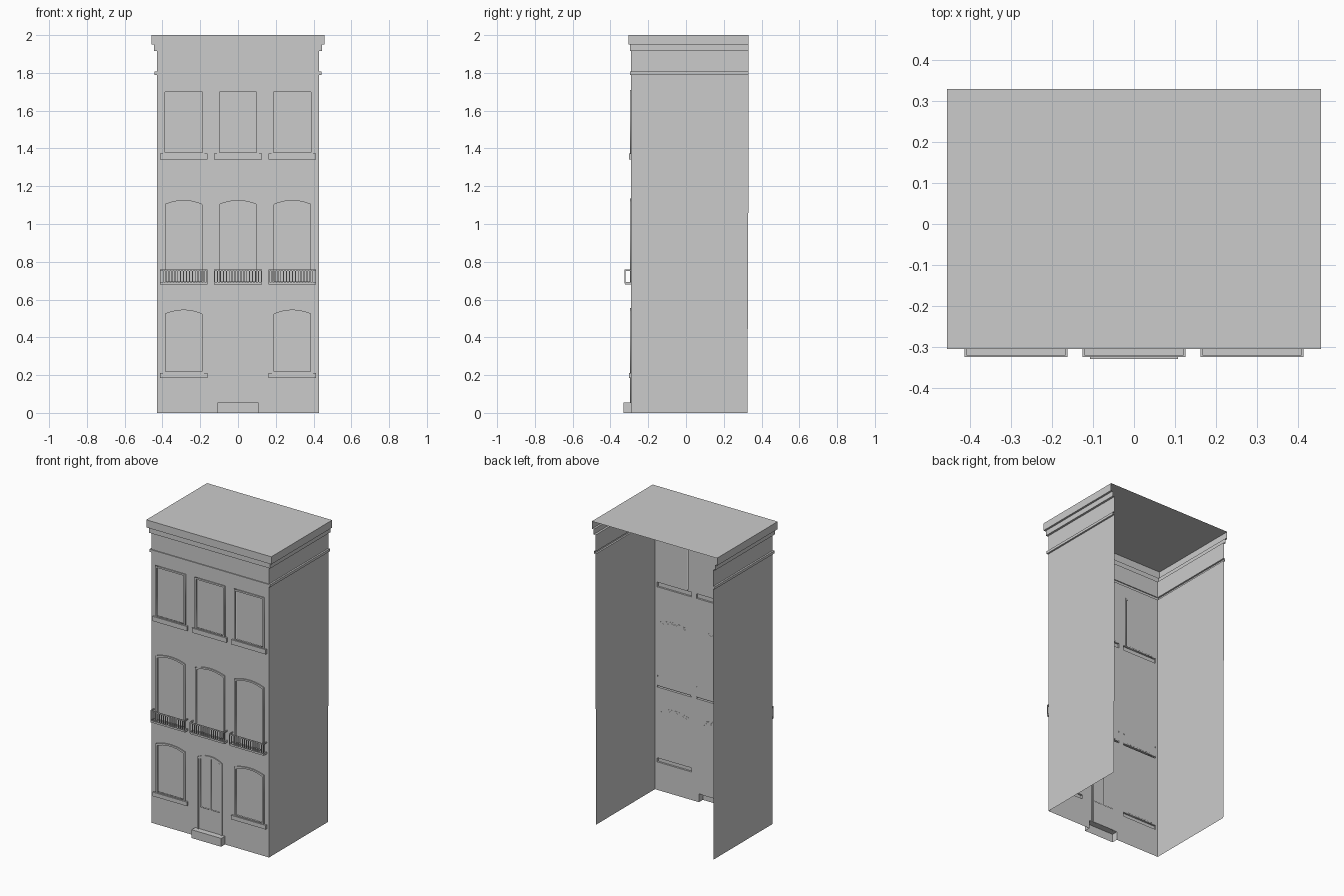
import bpy, bmesh, math

if "Cube" in bpy.data.objects:
    bpy.data.objects.remove(bpy.data.objects["Cube"])

WX, FRONT, BACK = 0.43, -0.29, 0.33      # half width, front wall plane, back edge


def add(name, mesh):
    ob = bpy.data.objects.new(name, mesh)
    bpy.context.collection.objects.link(ob)
    return ob


def sheet(name, verts, faces):
    me = bpy.data.meshes.new(name)
    me.from_pydata(verts, [], faces)
    return add(name, me)


def plate(name, loops, y, half=0.0):
    """Filled outline in the x-z plane (inner loops become holes), optional thickness."""
    cu = bpy.data.curves.new(name + "_outline", 'CURVE')
    cu.dimensions, cu.fill_mode, cu.extrude = '2D', 'BOTH', half
    for loop in loops:
        sp = cu.splines.new('POLY')
        sp.points.add(len(loop) - 1)
        for p, (x, z) in zip(sp.points, loop):
            p.co = (x, z, 0, 1)
        sp.use_cyclic_u = True
    tmp = add(name + "_outline", cu)
    dg = bpy.context.evaluated_depsgraph_get()
    me = bpy.data.meshes.new_from_object(tmp.evaluated_get(dg))
    bpy.data.objects.remove(tmp)
    ob = add(name, me)
    ob.rotation_euler.x = math.pi / 2
    ob.location.y = y
    return ob


def box(name, x0, x1, y0, y1, z0, z1, skip=()):
    """Box whose listed sides are left open."""
    v = [(x, y, z) for x in (x0, x1) for y in (y0, y1) for z in (z0, z1)]
    sides = {'left': (0, 1, 3, 2), 'right': (4, 6, 7, 5), 'front': (0, 4, 5, 1),
             'back': (2, 3, 7, 6), 'bottom': (0, 2, 6, 4), 'top': (1, 5, 7, 3)}
    return sheet(name, v, [f for k, f in sides.items() if k not in skip])


def arch_z(x, hw, shoulder, top):
    return shoulder + (top - shoulder) * (1 - (x / hw) ** 2)


def head(cx, hw, shoulder, top, inset=0.0):
    """Window head from right to left: straight or a shallow arch."""
    n = 10 if top > shoulder else 1
    w = hw - inset
    return [(cx + w - 2 * w * i / n,
             arch_z(w - 2 * w * i / n, w, shoulder, top) - inset) for i in range(n + 1)]


openings = []


def window(name, cx, hw, sill_z0, sill_z1, shoulder, top, sill_y):
    sw = 0.126
    hd = head(cx, hw, shoulder, top)
    outer = [(cx - hw, sill_z1), (cx + hw, sill_z1)] + hd
    i = 0.011
    inner = [(cx - hw + i, sill_z1 + 0.006), (cx + hw - i, sill_z1 + 0.006)] \
        + head(cx, hw, shoulder, top, i)
    plate(name + "_trim", [outer, inner], FRONT - 0.003, 0.004)
    plate(name + "_pane", [inner], FRONT + 0.002)
    box(name + "_sill", cx - sw, cx + sw, sill_y, FRONT, sill_z0, sill_z1, ('back',))
    # wall opening: hollow sill plus window shape
    openings.append([(cx - sw, sill_z0), (cx + sw, sill_z0), (cx + sw, sill_z1),
                     (cx + hw, sill_z1)] + hd + [(cx - hw, sill_z1), (cx - sw, sill_z1)])


def balcony(cx):
    """Shallow iron railing in front of a first-floor window."""
    hw, y0, t = 0.126, -0.325, 0.005
    for nm, z0, z1 in (("top", 0.752, 0.76), ("bottom", 0.686, 0.694)):
        box("balcony_%s_rail" % nm, cx - hw, cx + hw, y0, y0 + t, z0, z1)
        for s in (-1, 1):
            xs = sorted((cx + s * hw, cx + s * (hw - t)))
            box("balcony_%s_side_rail" % nm, *xs, y0 + t, FRONT + 0.003, z0, z1)
    n = 17
    for k in range(n):
        x = cx - hw + t / 2 + (2 * hw - t) * k / (n - 1)
        box("baluster", x - 0.0023, x + 0.0023, y0 + 0.0005, y0 + 0.0045, 0.694, 0.752)


# Windows, three floors
for cx in (-0.288, 0, 0.288):
    if cx:
        window("ground_window", cx, 0.108, 0.185, 0.212, 0.535, 0.555, -0.302)
    window("middle_window", cx, 0.108, 0.68, 0.69, 1.115, 1.135, -0.322)
    window("upper_window", cx, 0.11, 1.342, 1.373, 1.71, 1.71, -0.302)
    balcony(cx)

# Double door with two glazed leaves
DW, STEP = 0.09, 0.055
door_head = head(0, DW, 0.53, 0.555)
door_outer = [(-DW, STEP), (DW, STEP)] + door_head
door_inner = [(-DW + 0.01, STEP), (DW - 0.01, STEP)] + head(0, DW, 0.53, 0.555, 0.01)
plate("door_trim", [[(-DW, STEP), (-DW + 0.01, STEP)]
                    + head(0, DW, 0.53, 0.555, 0.01)[::-1]
                    + [(DW - 0.01, STEP), (DW, STEP)] + door_head], FRONT - 0.003, 0.004)
panels = []
for s in (-1, 1):
    xs = [s * (0.006 + 0.064 * k / 4) for k in range(5)]
    panels.append([(xs[0], 0.2), (xs[-1], 0.2)]
                  + [(x, arch_z(x, DW, 0.51, 0.535)) for x in reversed(xs)])
plate("door_leaves", [door_inner] + panels, FRONT + 0.001, 0.002)
for p in panels:
    plate("door_glass", [p], FRONT + 0.005)

# Door step, hollow behind
box("door_step", -0.108, 0.108, -0.33, FRONT, 0, STEP, ('back', 'bottom'))

# Front wall with openings; its lower edge runs around the door and step
wall = [(-WX, 0), (-0.108, 0), (-0.108, STEP), (-DW, STEP)] + door_head[::-1] \
    + [(DW, STEP), (0.108, STEP), (0.108, 0), (WX, 0), (WX, 1.79), (-WX, 1.79)]
plate("front_wall", [wall] + openings, FRONT)

# Side walls, open at the back
for s in (-1, 1):
    f = (0, 1, 2, 3, 4)
    sheet("side_wall", [(s * WX, FRONT, 0), (s * WX, 0.325, 0), (s * WX, BACK, 1.16),
                        (s * WX, BACK, 1.79), (s * WX, FRONT, 1.79)],
          [f if s > 0 else f[::-1]])

# String course, frieze and cornice swept around three sides, capped by the flat roof
profile = [(0, 1.79), (0.011, 1.79), (0.011, 1.807), (0, 1.807), (0, 1.916),
           (0.014, 1.916), (0.014, 1.95), (0.027, 1.95), (0.027, 2.0)]
verts, faces = [], []
for o, z in profile:
    x, y = WX + o, FRONT - 0.55 * o
    verts += [(-x, BACK, z), (-x, y, z), (x, y, z), (x, BACK, z)]
for r in range(len(profile) - 1):
    for c in range(3):
        a = r * 4 + c
        faces.append((a, a + 1, a + 5, a + 4))
b = (len(profile) - 1) * 4
faces.append((b, b + 1, b + 2, b + 3))
sheet("cornice_and_roof", verts, faces)
